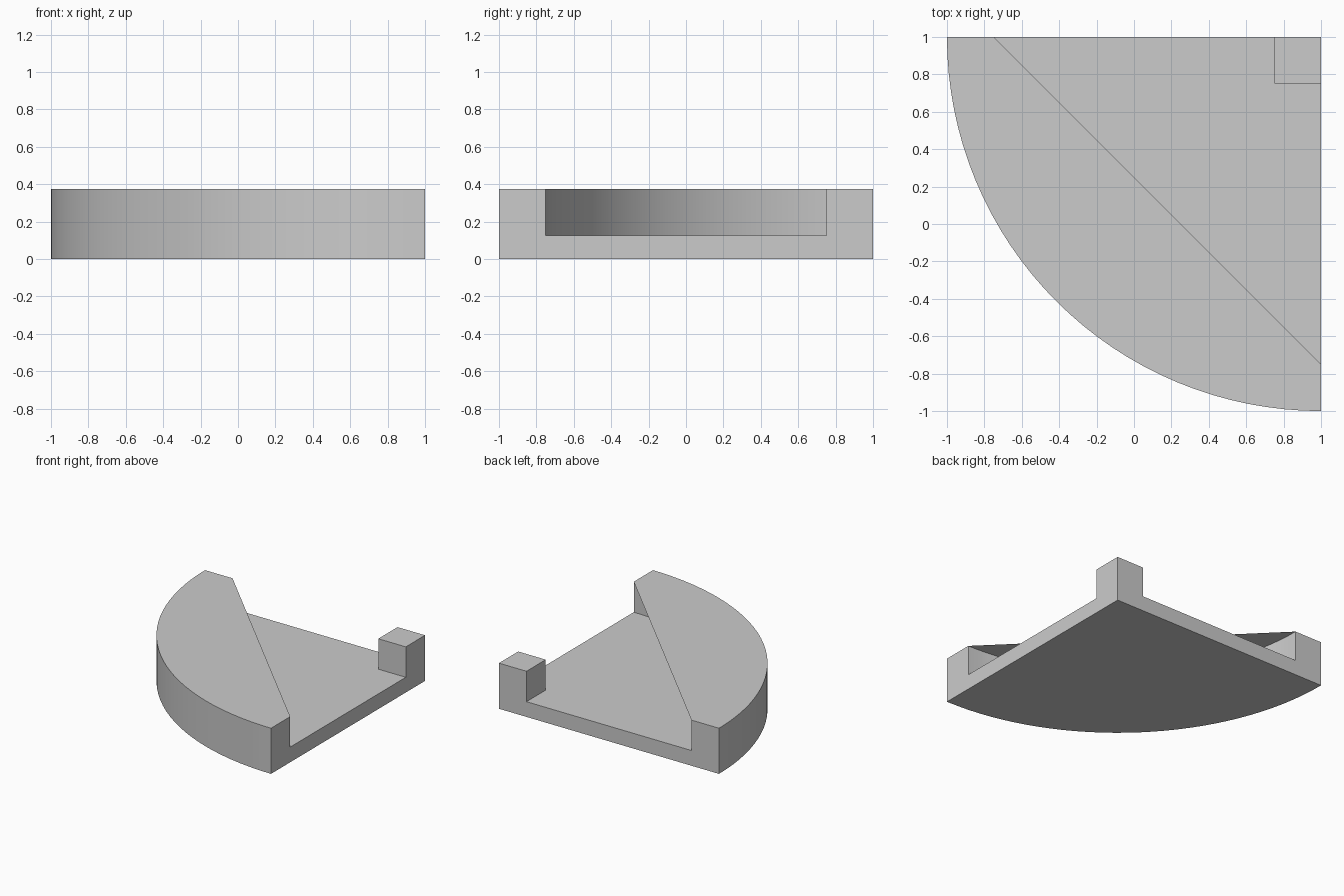
import bpy, bmesh, math

if "Cube" in bpy.data.objects:
    bpy.data.objects.remove(bpy.data.objects["Cube"])

CORNER = 1.0      # arc centre at x = y = 1
HEIGHT = 0.375
FLOOR = 0.125
STEPS = 32


def arc(radius):
    """Quarter arc about the corner, from the left end to the front end."""
    return [(CORNER + radius * math.cos(a), CORNER + radius * math.sin(a))
            for a in (math.pi + math.pi / 2 * i / STEPS for i in range(STEPS + 1))]


def plate(name, outline, z, depth=0.0):
    """Flat outline at z, extruded upward when depth is given."""
    bm = bmesh.new()
    face = bm.faces.new([bm.verts.new((x, y, z)) for x, y in outline])
    if depth:
        ext = bmesh.ops.extrude_face_region(bm, geom=[face], use_keep_orig=True)
        top = [v for v in ext["geom"] if isinstance(v, bmesh.types.BMVert)]
        bmesh.ops.translate(bm, verts=top, vec=(0, 0, depth))
        bmesh.ops.recalc_face_normals(bm, faces=bm.faces)
    mesh = bpy.data.meshes.new(name)
    bm.to_mesh(mesh)
    bm.free()
    obj = bpy.data.objects.new(name, mesh)
    bpy.context.collection.objects.link(obj)
    return obj


# Quarter-round body
body = plate("quarter_round_body", arc(2.0) + [(CORNER, CORNER)], 0, HEIGHT)

# Pocket leaves the floor, the curved rim and the square corner post
pocket = plate("pocket_cutter",
               arc(1.75) + [(1.1, -0.75), (1.1, 0.75), (0.75, 0.75),
                            (0.75, 1.1), (-0.75, 1.1)],
               FLOOR, 0.5)
pocket.hide_render = True
cut = body.modifiers.new("pocket", 'BOOLEAN')
cut.operation = 'DIFFERENCE'
cut.solver = 'EXACT'
cut.object = pocket
bpy.context.view_layer.objects.active = body
body.select_set(True)
bpy.ops.object.modifier_apply(modifier=cut.name)
bpy.data.objects.remove(pocket)
bpy.ops.object.shade_smooth_by_angle(angle=math.radians(30))

# Paper-thin lid overhanging the pocket from the rim to the straight chord
plate("overhanging_lid", arc(1.75), HEIGHT)
